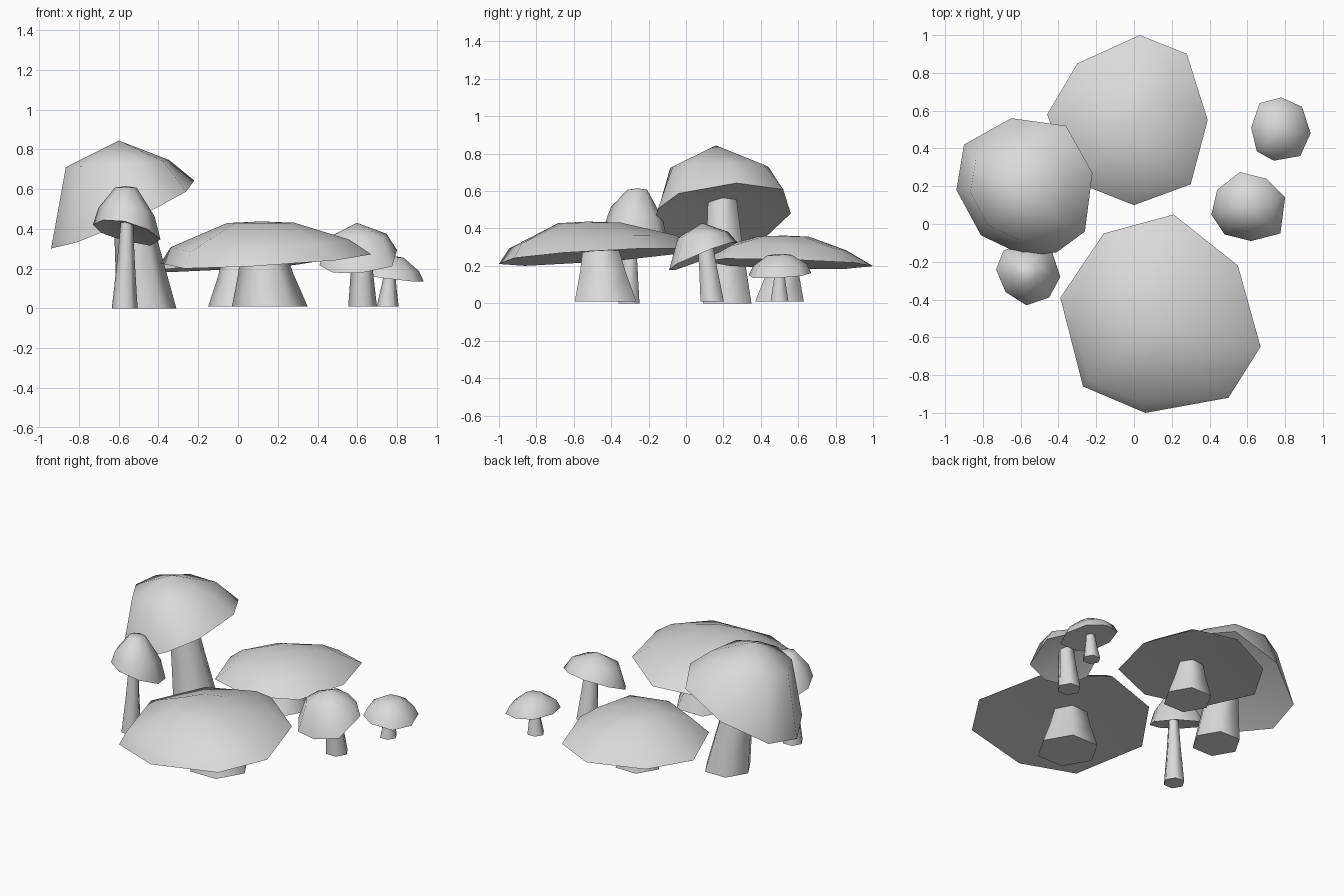
import bpy
import bmesh
import math

cube = bpy.data.objects.get("Cube")
if cube:
    bpy.data.objects.remove(cube, do_unlink=True)

grey = bpy.data.materials.new("plain_grey")
grey.use_nodes = True
grey.diffuse_color = (0.7, 0.7, 0.7, 1)
grey.node_tree.nodes["Principled BSDF"].inputs["Base Color"].default_value = (0.7, 0.7, 0.7, 1)


def bridge(bm, low, high):
    """Join two rings of equal length with quads."""
    count = len(low)
    for i in range(count):
        j = (i + 1) % count
        bm.faces.new((low[i], low[j], high[j], high[i]))


def fan(bm, ring, tip):
    """Close a ring with triangles towards a point."""
    for i in range(len(ring)):
        bm.faces.new((ring[i], ring[(i + 1) % len(ring)], tip))


def finish(bm, name):
    """Turn the mesh into a smooth object with sharp rims."""
    bmesh.ops.recalc_face_normals(bm, faces=bm.faces)
    mesh = bpy.data.meshes.new(name)
    bm.to_mesh(mesh)
    bm.free()
    mesh.materials.append(grey)
    obj = bpy.data.objects.new(name, mesh)
    bpy.context.collection.objects.link(obj)
    bpy.ops.object.select_all(action="DESELECT")
    obj.select_set(True)
    bpy.context.view_layer.objects.active = obj
    bpy.ops.object.shade_smooth_by_angle(angle=math.radians(65))


def cap(name, rim, base, tilt, rings, shift, height, stem_top):
    """Tilted dome: rim outline, inner rings (scale, lift, tilt share), tip."""
    bm = bmesh.new()
    cx = sum(p[0] for p in rim) / len(rim)
    cy = sum(p[1] for p in rim) / len(rim)

    def plane(x, y):
        return tilt[0] * (x - cx) + tilt[1] * (y - cy)

    lower = edge = [bm.verts.new((x, y, base + plane(x, y))) for x, y in rim]
    for scale, lift, share in rings:
        upper = []
        for x, y in rim:
            px = cx + shift[0] + (x - cx) * scale
            py = cy + shift[1] + (y - cy) * scale
            upper.append(bm.verts.new((px, py, base + lift + share * plane(px, py))))
        bridge(bm, lower, upper)
        lower = upper
    fan(bm, lower, bm.verts.new((cx + shift[0], cy + shift[1], base + height)))

    # shallow hollow underside meeting the stem
    sx, sy = stem_top
    under = base + plane(sx, sy)
    fan(bm, edge, bm.verts.new((sx, sy, under + 0.15 * height)))
    finish(bm, name)
    return under + 0.45 * height


def stem(name, foot, top, foot_radius, top_radius, bottom, top_z, sides=6):
    """Leaning six-sided stem that flares towards the foot."""
    bm = bmesh.new()
    lower = None
    for t in (0, 0.5, 1):
        radius = top_radius + (foot_radius - top_radius) * (1 - t) ** 1.2
        ring = []
        for i in range(sides):
            a = math.tau * i / sides
            ring.append(bm.verts.new((
                foot[0] + (top[0] - foot[0]) * t + radius * math.cos(a),
                foot[1] + (top[1] - foot[1]) * t + radius * math.sin(a),
                bottom + (top_z - bottom) * t)))
        if lower:
            bridge(bm, lower, ring)
        else:
            bm.faces.new(ring)
        lower = ring
    bm.faces.new(lower)
    finish(bm, name)


def mushroom(name, rim, base, tilt, rings, height, foot, top, radii,
             shift=(0, 0), bottom=0.01):
    top_z = cap(name + "_cap", rim, base, tilt, rings, shift, height, top)
    stem(name + "_stem", foot, top, radii[0], radii[1], bottom, top_z)


# Two broad flat mushrooms
mushroom("front_broad",
         rim=[(.21, .05), (.55, -.22), (.67, -.65), (.5, -.92),
              (.06, -1), (-.27, -.86), (-.39, -.39), (-.16, -.05)],
         base=.25, tilt=(.06, .07), rings=[(.85, .08, 1), (.32, .18, .1)],
         height=.187, shift=(-.03, -.02),
         foot=(.16, -.43), top=(.12, -.46), radii=(.19, .1))
mushroom("back_broad",
         rim=[(.03, 1), (.28, .9), (.39, .55), (.3, .21),
              (0, .1), (-.33, .23), (-.46, .58), (-.3, .85)],
         base=.21, tilt=(.06, -.03), rings=[(.75, .08, 1), (.3, .147, .2)],
         height=.152, shift=(0, -.03),
         foot=(0, .5), top=(0, .53), radii=(.15, .07))

# Tall mushroom with a steep lean, and its slim neighbour
mushroom("tall_leaning",
         rim=[(-.94, .18), (-.81, -.06), (-.58, -.17), (-.41, -.15), (-.26, -.04),
              (-.22, .27), (-.36, .52), (-.65, .56), (-.9, .42)],
         base=.47, tilt=(.46, .12), rings=[(.72, .26, .15)],
         height=.374, shift=(-.03, -.01),
         foot=(-.46, .22), top=(-.56, .19), radii=(.15, .08), bottom=0)
mushroom("slim",
         rim=[(-.73, -.24), (-.68, -.36), (-.57, -.43), (-.45, -.39),
              (-.39, -.28), (-.44, -.13), (-.58, -.1), (-.69, -.14)],
         base=.385, tilt=(-.25, -.3), rings=[(.83, .1, .7), (.32, .222, 0)],
         height=.23,
         foot=(-.57, -.305), top=(-.557, -.295), radii=(.065, .027), bottom=0)

# Two small mushrooms at the side
mushroom("small_round",
         rim=[(.56, .275), (.7, .24), (.8, .14), (.775, -.05),
              (.62, -.09), (.48, -.055), (.41, .05), (.44, .18)],
         base=.25, tilt=(.1, .42), rings=[(.74, .115, .3)], height=.18,
         foot=(.627, .14), top=(.62, .1), radii=(.072, .045))
mushroom("small_flat",
         rim=[(.78, .67), (.89, .62), (.935, .48), (.88, .36),
              (.74, .335), (.65, .385), (.62, .51), (.665, .64)],
         base=.155, tilt=(-.12, .05), rings=[(.85, .05, 1), (.38, .103, .4)],
         height=.11,
         foot=(.753, .5), top=(.765, .5), radii=(.055, .025))
